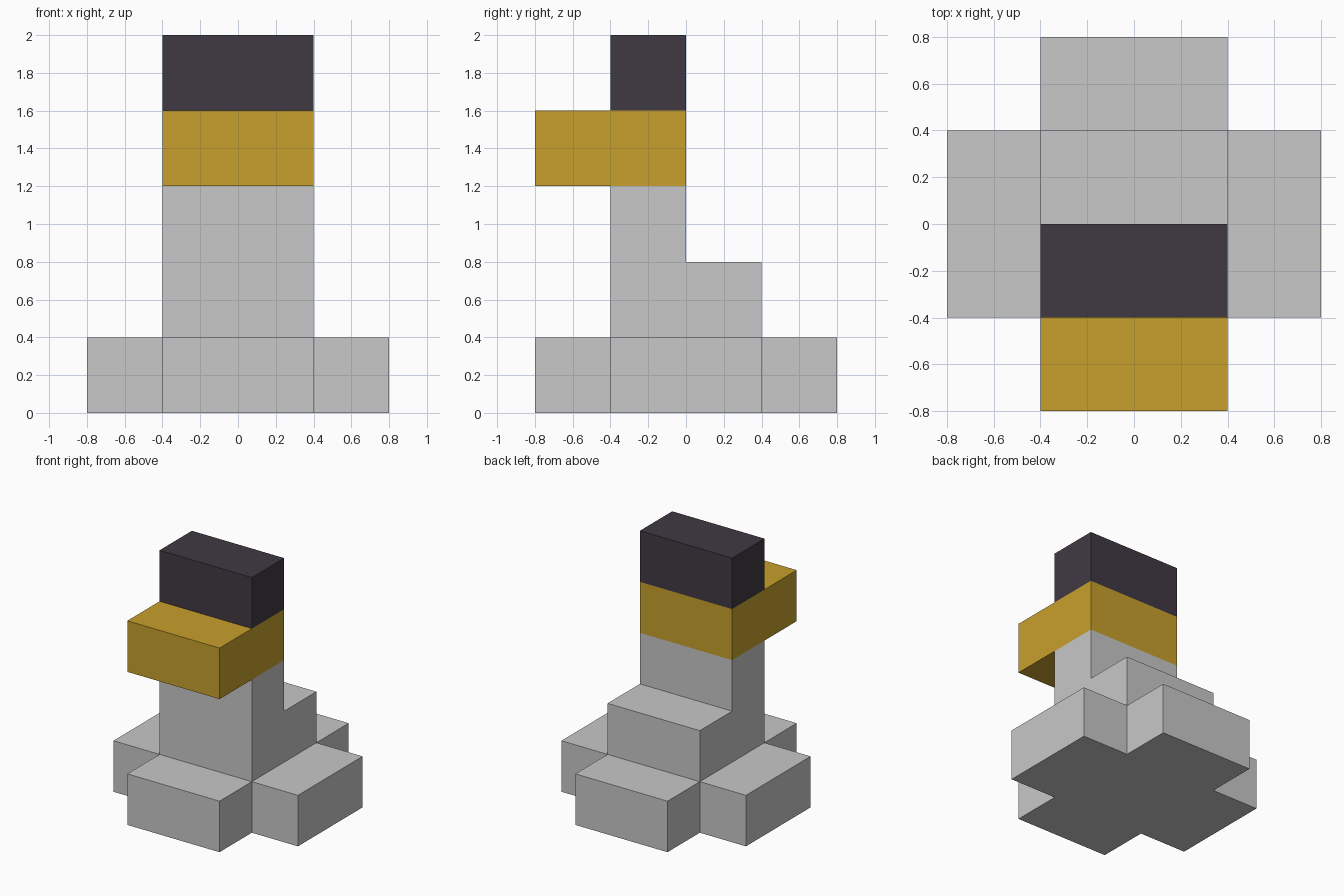
import bpy, bmesh, math
from mathutils import Vector

if "Cube" in bpy.data.objects:
    bpy.data.objects.remove(bpy.data.objects["Cube"])

U = 0.4  # the whole model sits on a 0.4 unit block grid


def material(name, srgb):
    lin = [((c / 255 + 0.055) / 1.055) ** 2.4 for c in srgb]
    m = bpy.data.materials.new(name)
    m.diffuse_color = (*lin, 1.0)
    m.use_nodes = True
    m.node_tree.nodes["Principled BSDF"].inputs["Base Color"].default_value = m.diffuse_color
    return m


GREY = material("light grey", (200, 200, 200))
GOLD = material("golden yellow", (200, 160, 45))
DARK = material("dark purple grey", (64, 58, 68))


def box(x0, x1, y0, y1, z0, z1):
    return {(x, y, z) for x in range(x0, x1) for y in range(y0, y1) for z in range(z0, z1)}


# Each part is a union of boxes given in grid units
PARTS = {
    "cross_base": (box(-2, 2, -1, 1, 0, 1) | box(-1, 1, -2, 2, 0, 1), GREY),
    "stepped_body": (box(-1, 1, -1, 1, 1, 2) | box(-1, 1, -1, 0, 2, 3), GREY),
    "overhanging_block": (box(-1, 1, -2, 0, 3, 4), GOLD),
    "top_block": (box(-1, 1, -1, 0, 4, 5), DARK),
}
SOLID = set().union(*(cells for cells, _ in PARTS.values()))


def build(name, cells, mat):
    """Make the outer skin of a part, leaving out faces buried in neighbours."""
    bm = bmesh.new()
    for c in sorted(cells):
        for axis in range(3):
            for s in (-1, 1):
                n = Vector((0, 0, 0))
                n[axis] = s
                if tuple(int(a + b) for a, b in zip(c, n)) in SOLID:
                    continue
                u = Vector((0, 0, 0))
                u[(axis + 1) % 3] = 0.5
                v = n.cross(u)
                mid = Vector(c) + Vector((0.5, 0.5, 0.5)) + n * 0.5
                bm.faces.new([bm.verts.new((mid + p) * U)
                              for p in (-u - v, u - v, u + v, -u + v)])
    bmesh.ops.remove_doubles(bm, verts=bm.verts, dist=0.001)
    bmesh.ops.dissolve_limit(bm, angle_limit=math.radians(1),
                             verts=bm.verts, edges=bm.edges)
    me = bpy.data.meshes.new(name)
    bm.to_mesh(me)
    bm.free()
    me.materials.append(mat)
    bpy.context.collection.objects.link(bpy.data.objects.new(name, me))


for part, (cells, mat) in PARTS.items():
    build(part, cells, mat)
